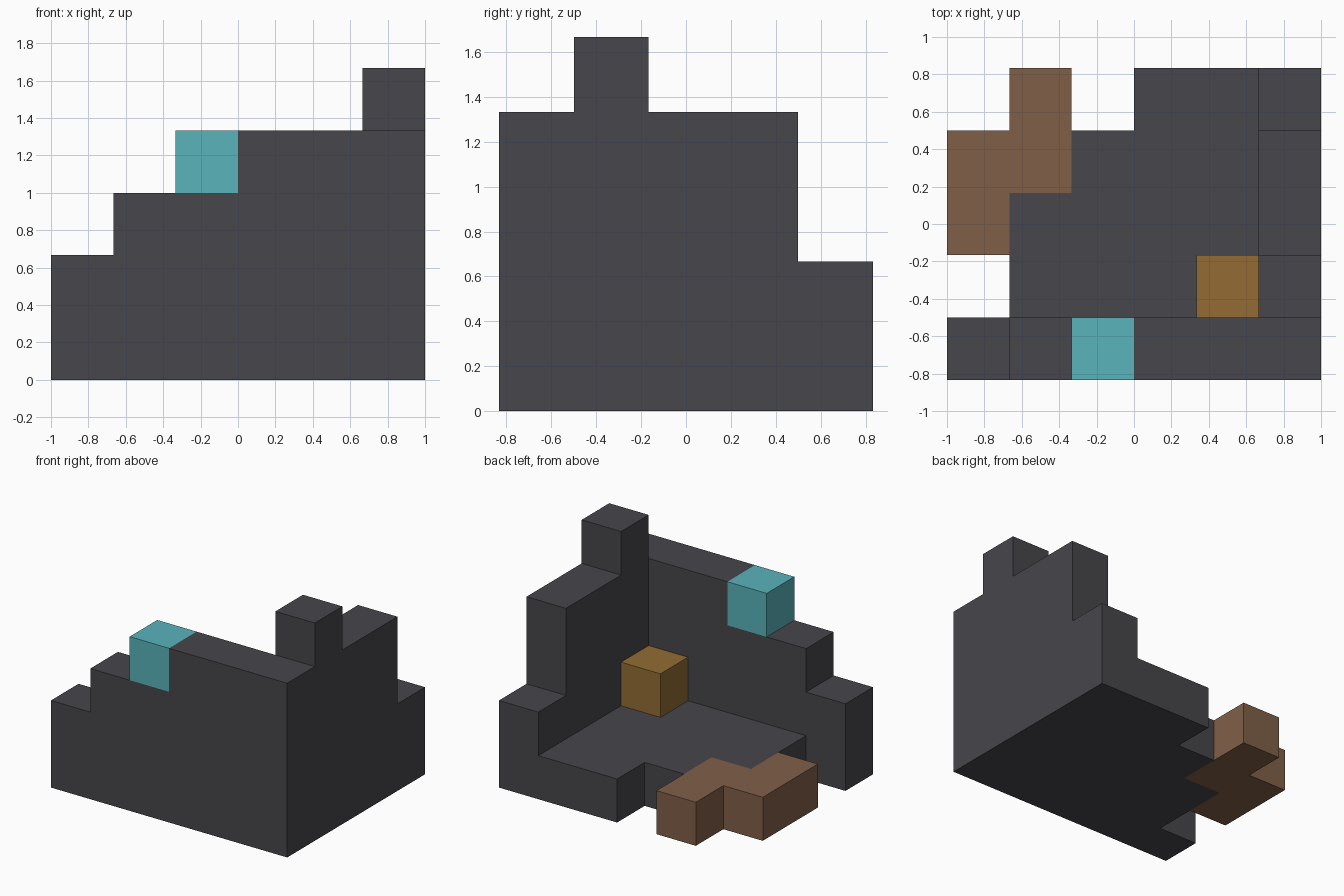
import bpy
import bmesh
from mathutils import Vector

cube = bpy.data.objects.get("Cube")
if cube:
    bpy.data.objects.remove(cube, do_unlink=True)

CELL = 1 / 3                      # every block sits on this grid
CENTRE = Vector((3, 2.5, 0))      # grid footprint is 6 x 5 cells


def make_material(name, srgb):
    linear = [((c / 255 + 0.055) / 1.055) ** 2.4 for c in srgb]
    mat = bpy.data.materials.new(name)
    mat.use_nodes = True
    mat.diffuse_color = (*linear, 1)
    shader = mat.node_tree.nodes["Principled BSDF"]
    shader.inputs["Base Color"].default_value = (*linear, 1)
    shader.inputs["Roughness"].default_value = 0.9
    return mat


stone = make_material("charcoal stone", (71, 70, 75))
teal = make_material("teal", (88, 179, 187))
brown = make_material("wood brown", (128, 95, 72))
gold = make_material("dark gold", (147, 108, 52))


def prism(name, outline, axis, start, mat):
    """Extrude an outline in grid cells one cell along the given axis."""
    bm = bmesh.new()
    verts = []
    for point in outline:
        co = list(point)
        co.insert(axis, start)
        verts.append(bm.verts.new((Vector(co) - CENTRE) * CELL))
    face = bm.faces.new(verts)
    extruded = bmesh.ops.extrude_face_region(bm, geom=[face])["geom"]
    shift = Vector((0, 0, 0))
    shift[axis] = CELL
    moved = [v for v in extruded if isinstance(v, bmesh.types.BMVert)]
    bmesh.ops.translate(bm, verts=moved, vec=shift)
    bmesh.ops.recalc_face_normals(bm, faces=bm.faces)
    mesh = bpy.data.meshes.new(name)
    bm.to_mesh(mesh)
    bm.free()
    mesh.materials.append(mat)
    obj = bpy.data.objects.new(name, mesh)
    bpy.context.collection.objects.link(obj)
    return obj


def stepped(first, heights):
    """Outline of a row of columns standing on the ground."""
    points = [(first, 0)]
    for i, h in enumerate(heights):
        points += [(first + i, h), (first + i + 1, h)]
    points.append((first + len(heights), 0))
    # drop points that lie inside a straight level run
    return [p for i, p in enumerate(points)
            if i in (0, len(points) - 1)
            or not points[i - 1][1] == p[1] == points[i + 1][1]]


def block(name, x, y, z, mat):
    square = [(x, y), (x + 1, y), (x + 1, y + 1), (x, y + 1)]
    return prism(name, square, 2, z, mat)


# Ruined walls with stepped tops
prism("front_wall", stepped(0, [2, 3, 3, 4, 4, 4]), 1, 0, stone)
prism("left_wall", stepped(1, [5, 4, 4, 2]), 0, 5, stone)

# Floor slab with a stepped broken edge
prism("floor", [(1, 1), (5, 1), (5, 5), (3, 5), (3, 4), (2, 4), (2, 3), (1, 3)],
      2, 0, stone)

# Earth patch at the broken corner
prism("earth_patch", [(0, 2), (1, 2), (1, 3), (2, 3), (2, 5), (1, 5), (1, 4), (0, 4)],
      2, 0, brown)

# Single accent blocks
block("teal_wall_block", 2, 0, 3, teal)
block("gold_floor_block", 4, 1, 1, gold)
